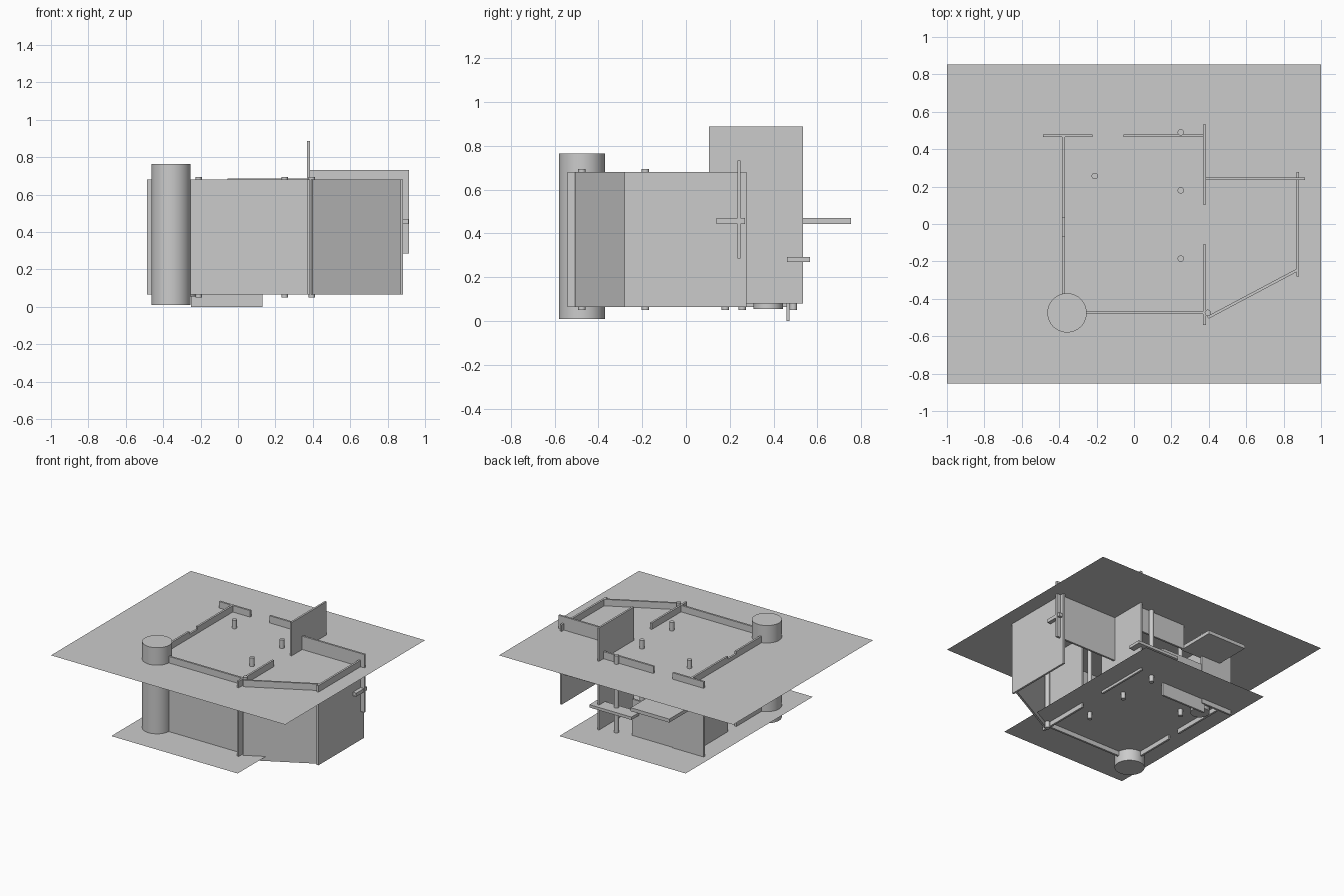
import bpy, math

if "Cube" in bpy.data.objects:
    bpy.data.objects.remove(bpy.data.objects["Cube"])

def box(name, x0, x1, y0, y1, z0, z1):
    """Axis-aligned slab given by its limits."""
    bpy.ops.mesh.primitive_cube_add(size=1, location=((x0 + x1) / 2, (y0 + y1) / 2, (z0 + z1) / 2))
    ob = bpy.context.object
    ob.name = name
    ob.scale = (x1 - x0, y1 - y0, z1 - z0)
    bpy.ops.object.transform_apply(location=False, rotation=False, scale=True)
    return ob

def wall(name, a, b, z0=0.065, z1=0.68, t=0.015):
    """Thin upright panel between two plan points."""
    dx, dy = b[0] - a[0], b[1] - a[1]
    ob = box(name, -math.hypot(dx, dy) / 2, math.hypot(dx, dy) / 2, -t / 2, t / 2, z0, z1)
    ob.location.x, ob.location.y = (a[0] + b[0]) / 2, (a[1] + b[1]) / 2
    ob.rotation_euler.z = math.atan2(dy, dx)
    return ob

def cylinder(name, x, y, r, z0, z1, sides=48):
    bpy.ops.mesh.primitive_cylinder_add(vertices=sides, radius=r, depth=z1 - z0,
                                        location=(x, y, (z0 + z1) / 2))
    bpy.context.object.name = name
    bpy.ops.object.shade_smooth_by_angle()

def sheet(name, hx, hy, z):
    """Flat sheet without thickness."""
    me = bpy.data.meshes.new(name)
    me.from_pydata([(-hx, -hy, z), (hx, -hy, z), (hx, hy, z), (-hx, hy, z)], [], [(0, 1, 2, 3)])
    bpy.context.collection.objects.link(bpy.data.objects.new(name, me))

# Roof and floor sheets
sheet("roof", 1.0, 0.853, 0.63)
sheet("floor", 0.54, 0.775, 0.10)

# Corner tower and slim columns
cylinder("corner_tower", -0.358, -0.475, 0.105, 0.01, 0.765, 64)
for i, (x, y) in enumerate([(0.25, 0.49), (0.25, 0.18), (0.25, -0.185), (-0.21, 0.257), (0.395, -0.475)]):
    cylinder(f"column_{i + 1}", x, y, 0.017, 0.05, 0.695, 24)

# Front and right-hand walls
wall("front_wall", (-0.30, -0.475), (0.39, -0.475))
wall("side_wall_front", (0.377, -0.54), (0.377, -0.11))
wall("side_wall_tall", (0.377, 0.105), (0.377, 0.533), 0.08, 0.887)
wall("slanted_wall", (0.395, -0.50), (0.875, -0.245))
wall("outer_wall", (0.875, -0.28), (0.875, 0.277))
wall("cross_panel", (0.377, 0.242), (0.915, 0.242), 0.285, 0.733)

# Left wall in two lengths with a lintel over the slot
wall("left_wall_front", (-0.377, -0.40), (-0.377, -0.065))
wall("left_wall_back", (-0.377, 0.035), (-0.377, 0.47))
wall("left_lintel", (-0.377, -0.065), (-0.377, 0.035), 0.55, 0.66)

# Back walls: full-height, hanging and low panels
wall("back_wall", (-0.487, 0.472), (-0.222, 0.472))
wall("back_hanging_panel", (-0.057, 0.472), (0.377, 0.472), 0.44, 0.685)
wall("back_low_panel", (-0.25, 0.465), (0.13, 0.465), 0.0, 0.38)

# Canopy, bench, outer bar and round stool
box("canopy", -0.385, -0.055, 0.45, 0.753, 0.443, 0.47)
box("bench", 0.07, 0.43, 0.46, 0.565, 0.27, 0.292)
box("outer_bar", 0.883, 0.912, 0.14, 0.27, 0.443, 0.47)
cylinder("stool", -0.29, 0.375, 0.067, 0.055, 0.28)
